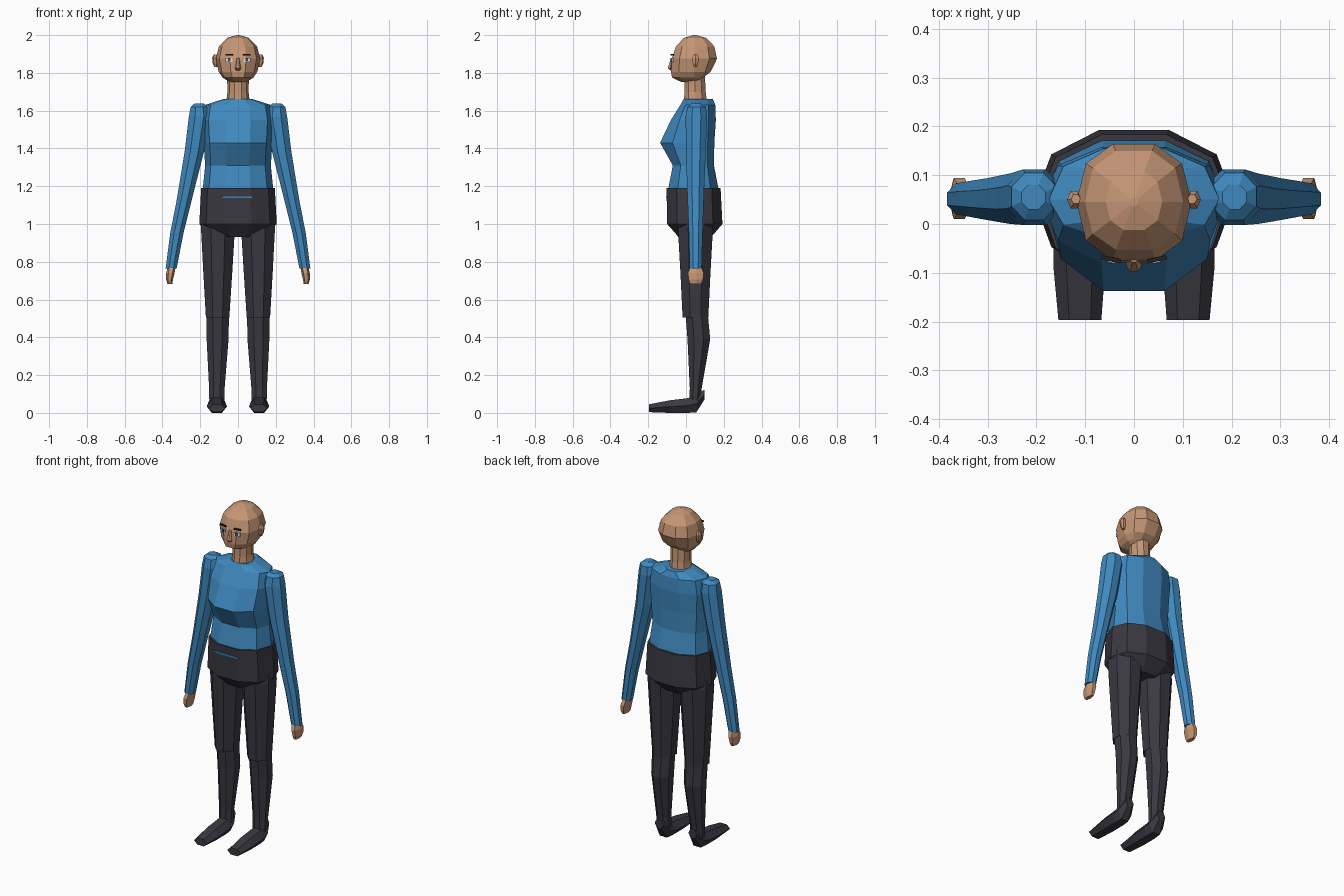
import bpy, bmesh, math
from mathutils import Matrix


def material(name, rgb):
    m = bpy.data.materials.new(name)
    m.diffuse_color = (*rgb, 1)
    return m


SKIN = material("skin", (0.57, 0.31, 0.18))
BLUE = material("blue shirt", (0.05, 0.25, 0.52))
DARK = material("charcoal trousers", (0.042, 0.040, 0.053))
BROW = material("dark brow", (0.02, 0.015, 0.015))
WHITE = material("eye white", (0.75, 0.75, 0.75))
IRIS = material("blue iris", (0.04, 0.08, 0.16))


def finish(name, bm, mat):
    bmesh.ops.recalc_face_normals(bm, faces=bm.faces)
    mesh = bpy.data.meshes.new(name)
    bm.to_mesh(mesh)
    bm.free()
    mesh.materials.append(mat)
    obj = bpy.data.objects.new(name, mesh)
    bpy.context.collection.objects.link(obj)
    return obj


def loft(name, mat, rings, sides=8, mid=None, power=1.0, side=1, along_y=False):
    """Rings are (height, centre x, half width, front, back); flat side to the front."""
    unit = []
    for i in range(sides):
        a = 2 * math.pi * (i + 0.5) / sides
        s, c = math.sin(a), -math.cos(a)
        unit.append((math.copysign(abs(s) ** power, s), math.copysign(abs(c) ** power, c)))
    mx = max(abs(u) for u, v in unit)
    my = max(abs(v) for u, v in unit)
    bm = bmesh.new()
    loops = []
    for t, cx, rx, lo, hi in rings:
        m = (lo + hi) / 2 if mid is None else mid
        loop = []
        for u, v in unit:
            x = side * (cx + rx * u / mx)
            w = m + v / my * ((hi - m) if v > 0 else (m - lo))
            loop.append(bm.verts.new((x, t, w) if along_y else (x, w, t)))
        loops.append(loop)
    for a, b in zip(loops, loops[1:]):
        for i in range(sides):
            j = (i + 1) % sides
            bm.faces.new((a[i], a[j], b[j], b[i]))
    bm.faces.new(loops[0])
    bm.faces.new(loops[-1])
    return finish(name, bm, mat)


def plate(name, mat, loc, size, turn=0):
    bm = bmesh.new()
    bmesh.ops.create_cube(bm, size=1, matrix=Matrix.Translation(loc)
                          @ Matrix.Rotation(turn, 4, 'Z') @ Matrix.Diagonal((*size, 1)))
    return finish(name, bm, mat)


# Head and neck
loft("head", SKIN, [
    (1.752, 0, 0.045, -0.025, 0.07), (1.775, 0, 0.082, -0.074, 0.09),
    (1.805, 0, 0.102, -0.079, 0.13), (1.875, 0, 0.118, -0.075, 0.164),
    (1.94, 0, 0.101, -0.053, 0.15), (1.985, 0, 0.058, -0.012, 0.108),
    (2.0, 0, 0.008, 0.037, 0.053)], sides=10, mid=0.045, power=0.85)
loft("neck", SKIN, [
    (1.64, 0, 0.063, -0.012, 0.112), (1.70, 0, 0.056, -0.008, 0.104),
    (1.79, 0, 0.058, -0.008, 0.10)], sides=10)

# Nose: a wedge widening downward
loft("nose", SKIN, [
    (1.812, 0, 0.012, -0.082, -0.07), (1.825, 0, 0.017, -0.097, -0.07),
    (1.84, 0, 0.013, -0.092, -0.07), (1.88, 0, 0.007, -0.078, -0.07)], sides=6)

# Shirt body and trouser seat
loft("shirt_body", BLUE, [
    (1.17, 0, 0.188, -0.097, 0.175), (1.31, 0, 0.174, -0.07, 0.148),
    (1.43, 0, 0.182, -0.137, 0.150), (1.55, 0, 0.189, -0.08, 0.158),
    (1.63, 0, 0.175, -0.03, 0.155), (1.662, 0, 0.075, -0.012, 0.142)],
    sides=10, mid=0.05, power=0.9)
loft("trouser_seat", DARK, [
    (0.93, 0, 0.10, -0.04, 0.13), (0.95, 0, 0.15, -0.055, 0.15),
    (1.0, 0, 0.205, -0.10, 0.193), (1.19, 0, 0.195, -0.103, 0.183)],
    sides=10, mid=0.05, power=0.9)
plate("shirt_sliver", BLUE, (-0.012, -0.102, 1.141), (0.17, 0.006, 0.009))

for label, s in (("left", 1), ("right", -1)):
    # Face details
    plate(label + "_eye", WHITE, (s * 0.047, -0.0745, 1.869), (0.036, 0.007, 0.021), s * 0.2)
    plate(label + "_iris", IRIS, (s * 0.046, -0.0775, 1.869), (0.015, 0.007, 0.019), s * 0.2)
    plate(label + "_eyebrow", BROW, (s * 0.047, -0.0725, 1.896), (0.04, 0.009, 0.008), s * 0.2)
    loft(label + "_ear", SKIN, [
        (1.832, 0.117, 0.008, 0.042, 0.058), (1.85, 0.121, 0.013, 0.036, 0.064),
        (1.88, 0.123, 0.014, 0.032, 0.068), (1.897, 0.119, 0.010, 0.042, 0.06)],
        sides=6, side=s)

    # Sleeve with a domed shoulder, and hand
    loft(label + "_sleeve", BLUE, [
        (0.765, 0.354, 0.029, 0.02, 0.083), (0.95, 0.324, 0.035, 0.015, 0.088),
        (1.13, 0.284, 0.040, 0.008, 0.094), (1.38, 0.232, 0.051, 0.0, 0.104),
        (1.57, 0.204, 0.056, -0.002, 0.112), (1.62, 0.205, 0.046, 0.008, 0.105),
        (1.637, 0.206, 0.025, 0.03, 0.08)], side=s)
    loft(label + "_hand", SKIN, [
        (0.683, 0.361, 0.013, 0.022, 0.08), (0.705, 0.362, 0.018, 0.014, 0.09),
        (0.74, 0.358, 0.022, 0.010, 0.094), (0.78, 0.350, 0.021, 0.025, 0.078)],
        sides=6, side=s)

    # Leg: thigh overlapping the shin at the knee
    loft(label + "_thigh", DARK, [
        (0.505, 0.108, 0.062, -0.018, 0.118), (0.75, 0.107, 0.077, -0.03, 0.13),
        (0.98, 0.106, 0.090, -0.043, 0.143), (1.04, 0.106, 0.085, -0.03, 0.13)], side=s)
    loft(label + "_shin", DARK, [
        (0.06, 0.112, 0.040, 0.018, 0.075), (0.13, 0.112, 0.041, 0.02, 0.083),
        (0.39, 0.108, 0.058, 0.008, 0.128), (0.52, 0.108, 0.060, -0.002, 0.116)], side=s)

    # Shoe, lofted from toe to heel
    loft(label + "_shoe", DARK, [
        (-0.197, 0.111, 0.044, 0.004, 0.045), (-0.09, 0.112, 0.053, 0.0, 0.066),
        (0.01, 0.112, 0.052, 0.0, 0.078), (0.055, 0.112, 0.047, 0.003, 0.098),
        (0.097, 0.112, 0.028, 0.07, 0.122)], sides=6, side=s, along_y=True)
